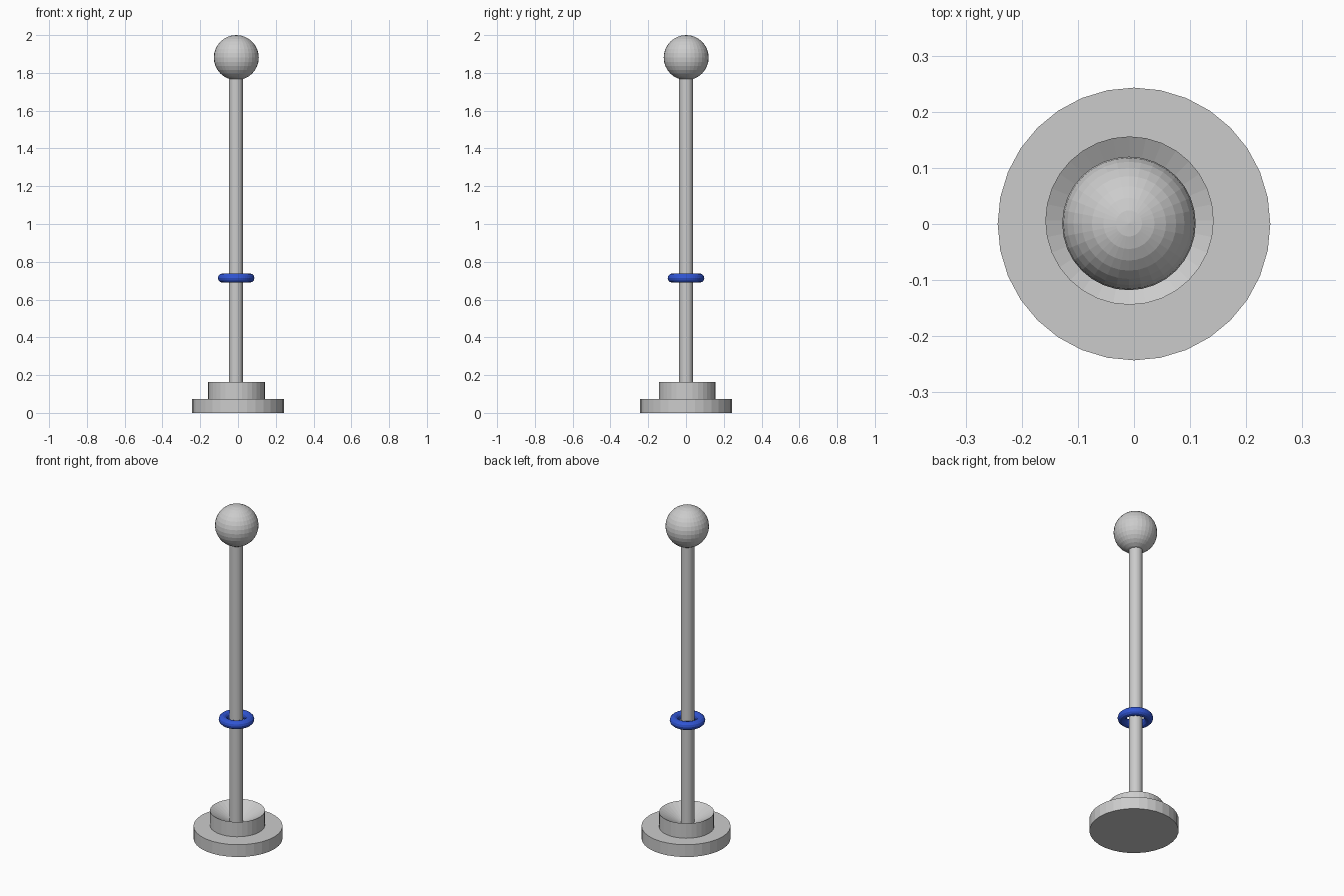
import bpy
import bmesh
import math

cube = bpy.data.objects.get("Cube")
if cube:
    bpy.data.objects.remove(cube, do_unlink=True)


def make_material(name, rgb):
    mat = bpy.data.materials.new(name)
    mat.use_nodes = True
    color = (*rgb, 1.0)
    mat.diffuse_color = color
    mat.node_tree.nodes["Principled BSDF"].inputs["Base Color"].default_value = color
    return mat


grey = make_material("light_grey", (0.6, 0.6, 0.6))
blue = make_material("royal_blue", (0.03, 0.09, 0.65))


def finish(name, mat):
    obj = bpy.context.object
    obj.name = name
    obj.data.name = name
    obj.data.materials.append(mat)
    return obj


def cylinder(name, radius, bottom, top, x=0.0, y=0.0):
    bpy.ops.mesh.primitive_cylinder_add(
        vertices=32, radius=radius, depth=top - bottom,
        location=(x, y, (bottom + top) / 2))
    return finish(name, grey)


# Round base plate
cylinder("base_plate", 0.243, 0.0, 0.074)

# Collar whose top sinks to the middle as a funnel
collar = cylinder("funnel_collar", 0.15, 0.07, 0.163, -0.008, 0.006)
bm = bmesh.new()
bm.from_mesh(collar.data)
bm.faces.ensure_lookup_table()
top_face = max(bm.faces, key=lambda f: f.calc_center_median().z)
fan = bmesh.ops.poke(bm, faces=[top_face])
fan["verts"][0].co.z -= 0.085
bm.normal_update()
bm.to_mesh(collar.data)
bm.free()

# Upright pole
cylinder("pole", 0.037, 0.072, 1.79, -0.011, 0.001)

# Ball on top of the pole
bpy.ops.mesh.primitive_uv_sphere_add(
    segments=32, ring_count=16, radius=0.119, location=(-0.009, 0.001, 1.881))
finish("top_ball", grey)

# Loose ring around the pole
bpy.ops.mesh.primitive_torus_add(
    major_segments=48, minor_segments=12, major_radius=0.073,
    minor_radius=0.024, location=(-0.01, 0.0, 0.714))
finish("blue_ring", blue)
